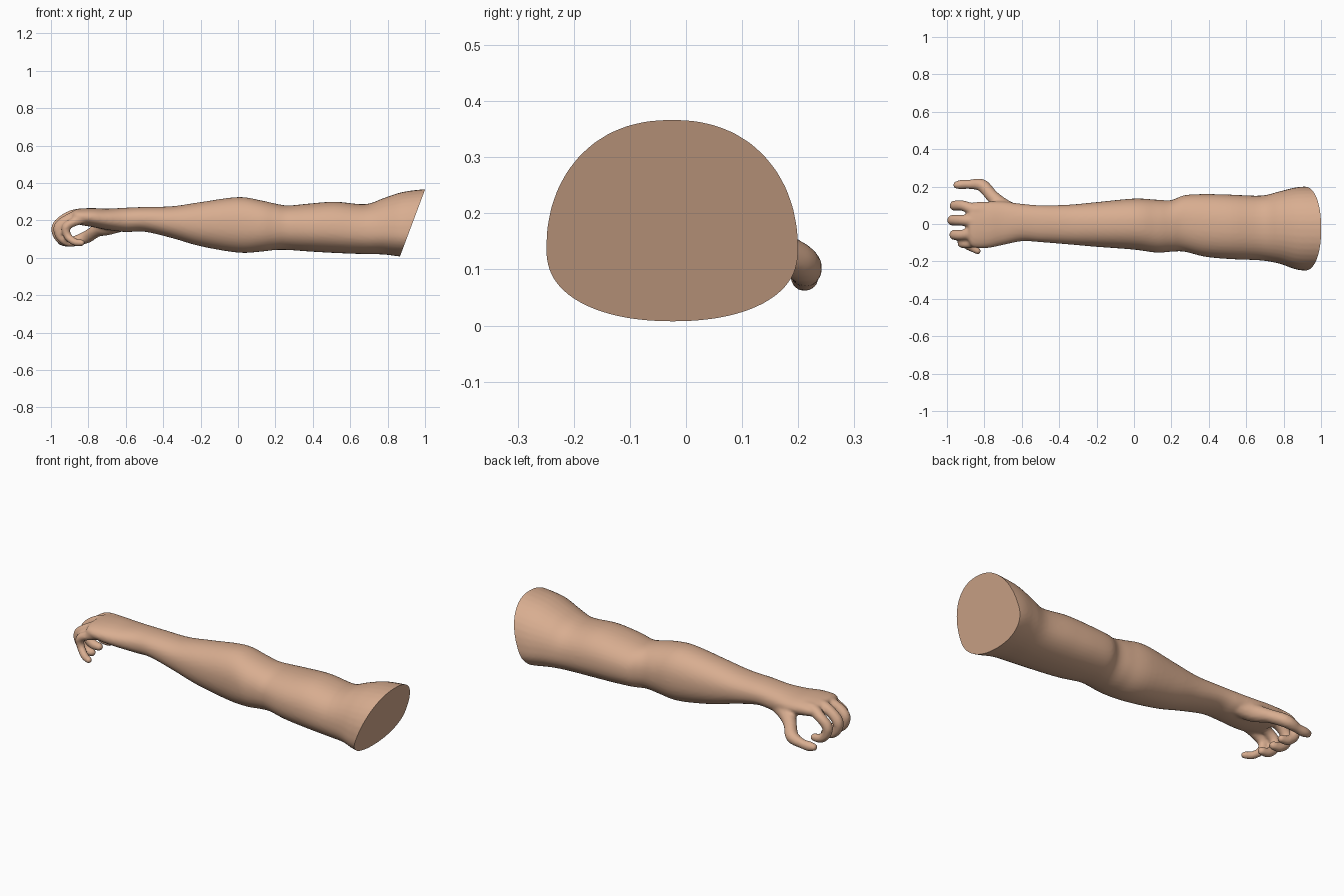
import bpy, bmesh, math
from mathutils import Vector, Matrix

if "Cube" in bpy.data.objects:
    bpy.data.objects.remove(bpy.data.objects["Cube"])


def spline(pts, steps):
    """Catmull-Rom interpolation through tuples of any length."""
    out = []
    for i in range(len(pts) - 1):
        a, b = pts[max(i - 1, 0)], pts[i]
        c, d = pts[i + 1], pts[min(i + 2, len(pts) - 1)]
        for k in range(steps):
            t = k / steps
            out.append([0.5 * (2 * q + (r - p) * t + (2 * p - 5 * q + 4 * r - s) * t * t
                               + (3 * q - p - 3 * r + s) * t ** 3)
                        for p, q, r, s in zip(a, b, c, d)])
    out.append(list(pts[-1]))
    return out


def signed_pow(v, p):
    return math.copysign(abs(v) ** p, v)


bm = bmesh.new()

# Arm and palm: x, y min, y max, z min, z max, height fraction of widest point
sections = [
    (-0.885, -0.09, 0.09, 0.20, 0.25, 0.5),
    (-0.86, -0.125, 0.115, 0.18, 0.262, 0.5),
    (-0.78, -0.128, 0.12, 0.165, 0.266, 0.5),
    (-0.70, -0.112, 0.12, 0.15, 0.263, 0.5),
    (-0.60, -0.092, 0.108, 0.138, 0.268, 0.5),
    (-0.50, -0.097, 0.10, 0.14, 0.272, 0.5),
    (-0.35, -0.109, 0.103, 0.105, 0.276, 0.5),
    (-0.20, -0.122, 0.117, 0.062, 0.298, 0.5),
    (0.00, -0.137, 0.136, 0.028, 0.325, 0.5),
    (0.12, -0.153, 0.13, 0.033, 0.308, 0.5),
    (0.20, -0.148, 0.128, 0.042, 0.29, 0.5),
    (0.27, -0.148, 0.154, 0.042, 0.28, 0.5),
    (0.38, -0.175, 0.16, 0.034, 0.29, 0.48),
    (0.52, -0.188, 0.157, 0.026, 0.30, 0.46),
    (0.68, -0.195, 0.152, 0.02, 0.287, 0.44),
    (0.78, -0.213, 0.175, 0.018, 0.32, 0.4),
    (0.88, -0.246, 0.198, 0.006, 0.352, 0.36),
    (1.00, -0.25, 0.20, 0.0, 0.367, 0.36),
    (1.08, -0.25, 0.20, 0.0, 0.367, 0.36),
]
SIDES = 40
rings = []
for x, y0, y1, z0, z1, low in spline(sections, 5):
    mid = z0 + low * (z1 - z0)
    ring = []
    for k in range(SIDES):
        a = 2 * math.pi * k / SIDES
        c, s = signed_pow(math.cos(a), 0.9), signed_pow(math.sin(a), 0.9)
        ring.append(bm.verts.new((x, (y0 + y1) / 2 + c * (y1 - y0) / 2,
                                  mid + s * (z1 - mid if s > 0 else mid - z0))))
    rings.append(ring)
for a, b in zip(rings, rings[1:]):
    for k in range(SIDES):
        j = (k + 1) % SIDES
        bm.faces.new((a[k], a[j], b[j], b[k]))
bm.faces.new(rings[0])
bm.faces.new(rings[-1][::-1])


# Digits: dense balls along a smooth path of (x, y, z, radius)
def digit(path):
    for x, y, z, r in spline(path, 8):
        bmesh.ops.create_icosphere(bm, subdivisions=2, radius=r,
                                   matrix=Matrix.Translation((x, y, z)))


# Four curled fingers: knuckle y, bend y, tip y, x shift, knuckle z, size
for yk, yb, yt, dx, zk, f in ((0.075, 0.098, 0.095, 0.012, 0.225, 1.0),
                              (0.018, 0.020, 0.018, 0.0, 0.228, 1.04),
                              (-0.045, -0.058, -0.06, 0.01, 0.222, 1.0),
                              (-0.095, -0.105, -0.145, 0.05, 0.212, 0.85)):
    digit([(-0.76, yk * 0.9, zk - 0.005, 0.034 * f),
           (-0.86 + dx, yk, zk, 0.034 * f),
           (-0.925 + dx, yb, zk - 0.02, 0.029 * f),
           (-0.968 + dx, yb, 0.165, 0.029 * f),
           (-0.962 + dx, yb, 0.118, 0.026 * f),
           (-0.925 + dx, (yb + yt) / 2, 0.086, 0.025 * f),
           (-0.885 + dx, yt, 0.081, 0.022 * f)])

# Thumb with the fleshy base
digit([(-0.60, 0.05, 0.19, 0.045), (-0.69, 0.085, 0.168, 0.047),
       (-0.755, 0.145, 0.145, 0.036), (-0.812, 0.206, 0.11, 0.035),
       (-0.88, 0.212, 0.09, 0.026), (-0.92, 0.211, 0.087, 0.027),
       (-0.948, 0.209, 0.088, 0.021)])

bmesh.ops.recalc_face_normals(bm, faces=bm.faces)
mesh = bpy.data.meshes.new("arm")
bm.to_mesh(mesh)
bm.free()
arm = bpy.data.objects.new("arm", mesh)
bpy.context.collection.objects.link(arm)

# Fuse everything into one skin and soften the joins
remesh = arm.modifiers.new("fuse", 'REMESH')
remesh.mode = 'VOXEL'
remesh.voxel_size = 0.008
soften = arm.modifiers.new("soften", 'SMOOTH')
soften.factor = 0.5
soften.iterations = 6
depsgraph = bpy.context.evaluated_depsgraph_get()
skin = bpy.data.meshes.new_from_object(arm.evaluated_get(depsgraph))
arm.modifiers.clear()
arm.data = skin

# Slanted flat cut at the shoulder end
bm = bmesh.new()
bm.from_mesh(skin)
cut = bmesh.ops.bisect_plane(bm, geom=bm.verts[:] + bm.edges[:] + bm.faces[:],
                             plane_co=(0.865, 0, 0.005),
                             plane_no=Vector((0.36, 0, -0.135)).normalized(),
                             clear_outer=True)
edges = [e for e in cut["geom_cut"] if isinstance(e, bmesh.types.BMEdge)]
bmesh.ops.holes_fill(bm, edges=edges, sides=0)
bm.to_mesh(skin)
bm.free()

# Skin colour
mat = bpy.data.materials.new("skin")
mat.diffuse_color = (0.69, 0.42, 0.28, 1)
mat.use_nodes = True
mat.node_tree.nodes["Principled BSDF"].inputs["Base Color"].default_value = mat.diffuse_color
skin.materials.clear()
skin.materials.append(mat)
bpy.context.view_layer.objects.active = arm
arm.select_set(True)
bpy.ops.object.shade_smooth_by_angle(angle=math.radians(40))
